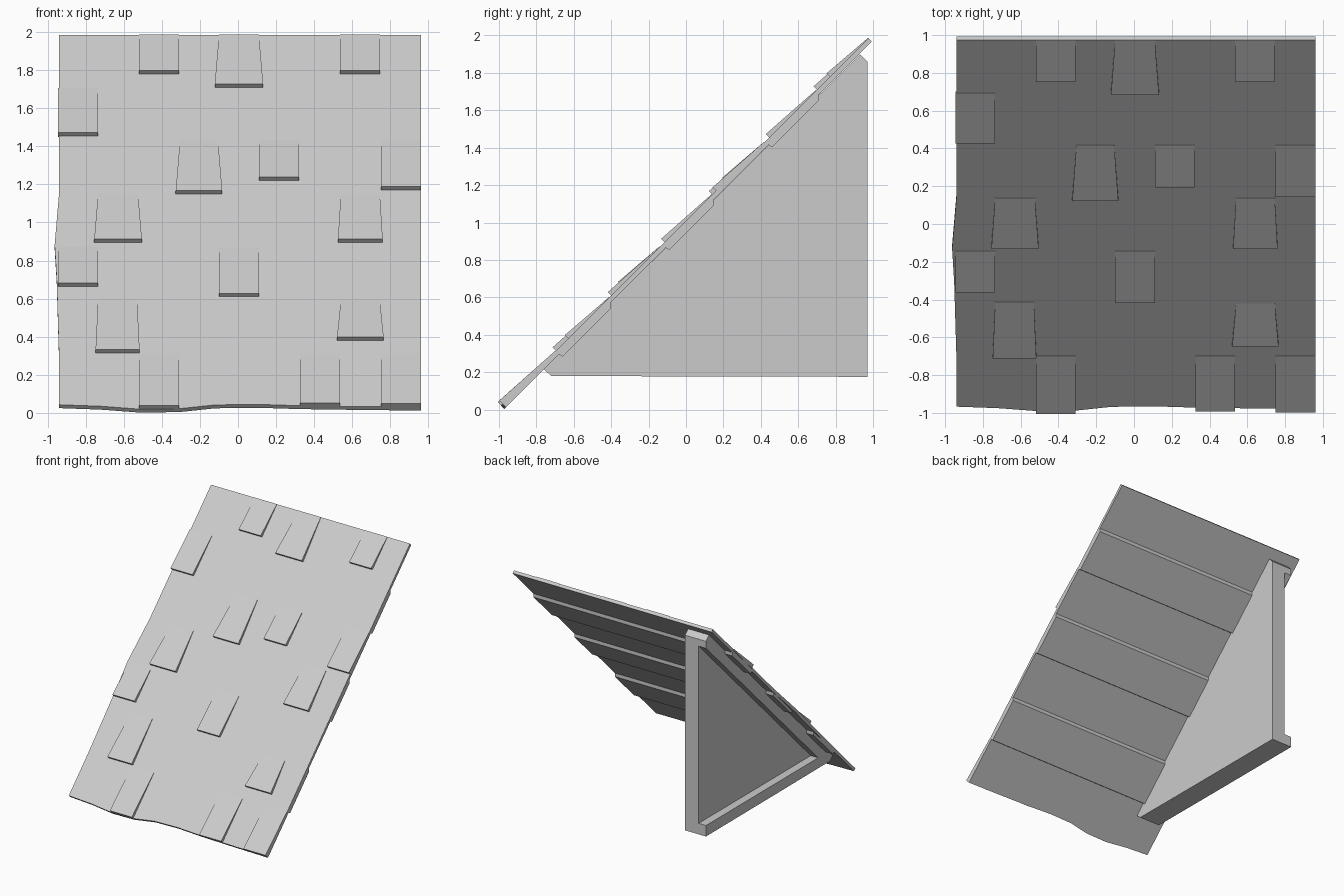
import bpy
import bmesh

old = bpy.data.objects.get("Cube")
if old:
    bpy.data.objects.remove(old, do_unlink=True)

grey = bpy.data.materials.new("plain grey")
grey.use_nodes = True
grey.diffuse_color = (0.6, 0.6, 0.6, 1)
grey.node_tree.nodes["Principled BSDF"].inputs["Base Color"].default_value = grey.diffuse_color

RISE = 1.01      # roof surface: z = y + RISE
THICK = 0.018    # offset along y and z for one board thickness


def finish(name, bm):
    bmesh.ops.recalc_face_normals(bm, faces=bm.faces)
    mesh = bpy.data.meshes.new(name)
    bm.to_mesh(mesh)
    bm.free()
    mesh.materials.append(grey)
    obj = bpy.data.objects.new(name, mesh)
    bpy.context.collection.objects.link(obj)
    return obj


def loft(name, rings):
    """Closed solid through rings of equal length, capped at both ends."""
    bm = bmesh.new()
    loops = [[bm.verts.new(p) for p in ring] for ring in rings]
    count = len(loops[0])
    for a, b in zip(loops, loops[1:]):
        for i in range(count):
            j = (i + 1) % count
            bm.faces.new((a[i], a[j], b[j], b[i]))
    bm.faces.new(loops[0])
    bm.faces.new(loops[-1])
    return finish(name, bm)


def prism(name, x0, x1, profile):
    """Extrude a (y, z) profile along x."""
    return loft(name, [[(x, y, z) for y, z in profile] for x in (x0, x1)])


def on_roof(x, z, lift=0.0):
    """Point on the slope at height z, lifted along the roof normal."""
    return (x, z - RISE - lift, z + lift)


# Roof sheet with a worn, wavy eave
eave = [(-0.94, 0.043), (-0.72, 0.035), (-0.52, 0.02), (-0.31, 0.022),
        (-0.12, 0.042), (0.1, 0.045), (0.32, 0.038), (0.6, 0.034), (0.96, 0.03)]
loft("roof_sheet", [[on_roof(x, z), on_roof(x, 1.985),
                     on_roof(x, 1.985, -THICK), on_roof(x, z, -THICK)] for x, z in eave])

# Slight bulge along the worn left-hand edge of the sheet
bulge = [(-0.94, 0.3), (-0.952, 0.7), (-0.963, 0.88), (-0.94, 1.15)]
loft("worn_edge", [[on_roof(x, z), on_roof(-0.93, z),
                    on_roof(-0.93, z, -THICK), on_roof(x, z, -THICK)] for x, z in bulge])

# Thicker boards under the sheet: level lower lip, upright upper lip
for low, high in ((-0.69, -0.4), (-0.12, 0.15), (0.43, 0.71)):
    top, base = RISE - THICK, RISE - 0.067
    prism("under_board", -0.94, 0.96, [
        (low, low + top), (high, high + top), (high, high + base),
        (low + 0.03, low + 0.03 + base)])

# Raised shingles: left, right, top height, bottom height, flare at lower edge
shingles = [
    (-0.52, -0.31, 1.985, 1.78, 0), (-0.1, 0.11, 1.985, 1.71, 0.022),
    (0.535, 0.745, 1.985, 1.78, 0), (-0.945, -0.735, 1.705, 1.455, 0),
    (-0.305, -0.105, 1.43, 1.15, 0.022), (0.11, 0.32, 1.43, 1.22, 0),
    (0.75, 0.96, 1.43, 1.17, 0), (-0.735, -0.525, 1.15, 0.895, 0.02),
    (0.54, 0.745, 1.15, 0.895, 0.015), (-0.945, -0.735, 0.87, 0.665, 0),
    (-0.1, 0.11, 0.87, 0.61, 0), (-0.735, -0.53, 0.6, 0.315, 0.013),
    (0.54, 0.745, 0.59, 0.38, 0.02), (-0.52, -0.31, 0.31, 0.022, 0),
    (0.325, 0.535, 0.31, 0.035, 0), (0.75, 0.96, 0.31, 0.03, 0)]
for left, right, top, bottom, flare in shingles:
    rings = []
    for z, f, lift in ((top, 0, 0.002), (bottom, flare, THICK)):
        a, b = left - f, right + f
        rings.append([on_roof(a, z, lift), on_roof(b, z, lift),
                      on_roof(b, z, -0.006), on_roof(a, z, -0.006)])
    loft("shingle", rings)

# Gable wall with its protruding sill and sloping trim
INNER, FACE, OUTER = -0.67, -0.8, -0.87
slope_top, slope_foot = (0.93, 1.9), (-0.76, 0.215)
prism("gable_wall", FACE, INNER, [
    (0.97, 0.18), (0.97, 1.86), slope_top, slope_foot, (-0.72, 0.18)])
prism("gable_sill", OUTER, INNER, [
    (0.97, 0.175), (0.97, 0.27), (-0.66, 0.27), (-0.72, 0.18), (0.0, 0.177)])
prism("gable_trim", OUTER, FACE, [
    (0.97, 1.8), (0.97, 1.86), slope_top, slope_foot, (-0.72, 0.18), (-0.63, 0.2)])
